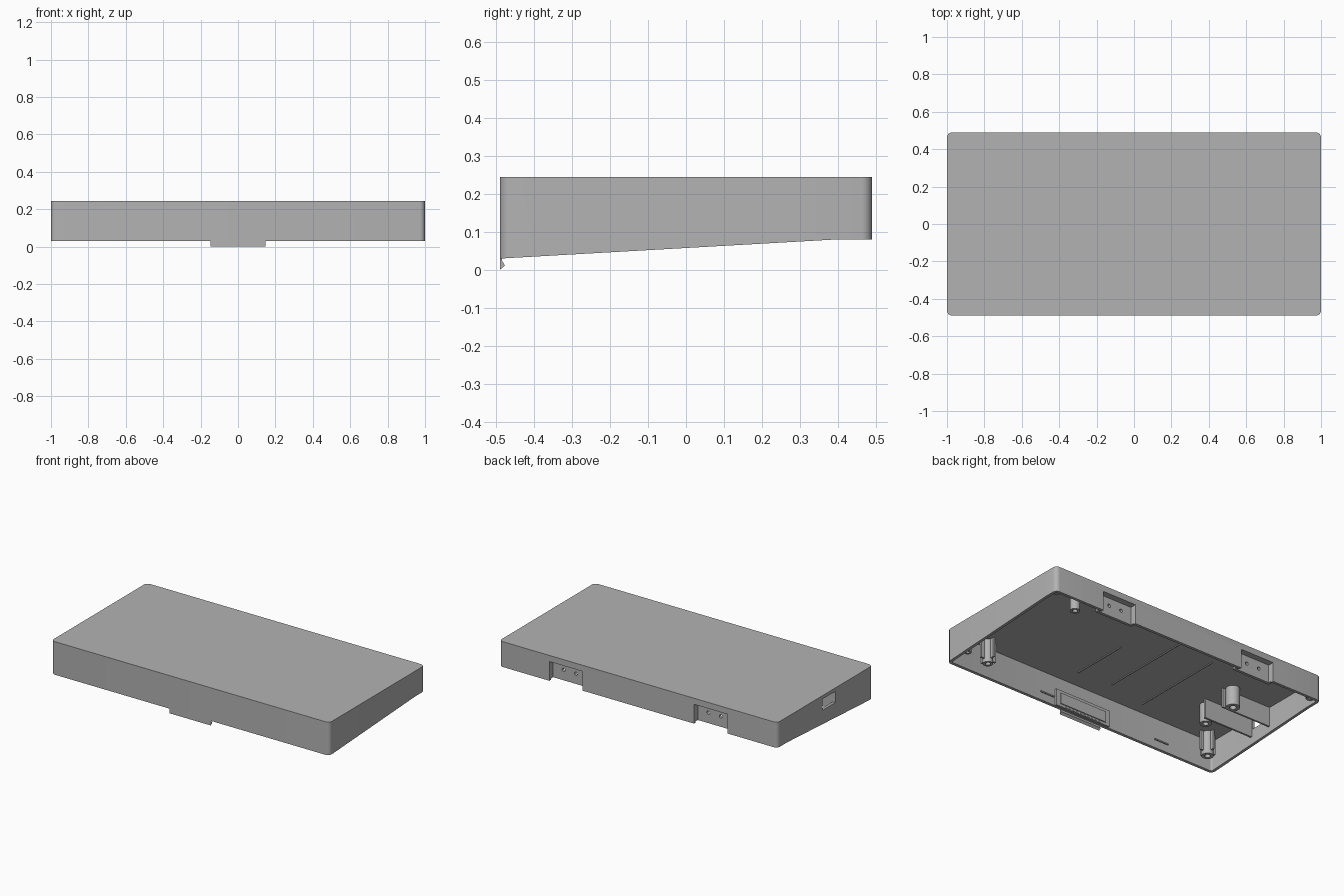
import bpy, bmesh, math
from mathutils import Matrix, Vector

if "Cube" in bpy.data.objects:
    bpy.data.objects.remove(bpy.data.objects["Cube"], do_unlink=True)

grey = bpy.data.materials.new("plain grey")
grey.use_nodes = True
grey.diffuse_color = (0.45, 0.45, 0.45, 1)
grey.node_tree.nodes["Principled BSDF"].inputs["Base Color"].default_value = grey.diffuse_color

HX, HY, TOP, ROOF, WALL = 1.0, 0.49, 0.245, 0.225, 0.018
FLAT = 0.39  # the rim slopes up to here, then runs level


def rim(y):
    return 0.03 + 0.05 * min(1, (y + HY) / (FLAT + HY))


def finish(name, bm, smooth=False):
    bmesh.ops.recalc_face_normals(bm, faces=bm.faces)
    mesh = bpy.data.meshes.new(name)
    bm.to_mesh(mesh)
    bm.free()
    obj = bpy.data.objects.new(name, mesh)
    bpy.context.collection.objects.link(obj)
    mesh.materials.append(grey)
    if smooth:
        select(obj)
        bpy.ops.object.shade_smooth_by_angle(angle=math.radians(35))
    return obj


def select(obj):
    bpy.ops.object.select_all(action="DESELECT")
    obj.select_set(True)
    bpy.context.view_layer.objects.active = obj


def box(name, x0, x1, y0, y1, z0, z1):
    bm = bmesh.new()
    size = Matrix.Diagonal((x1 - x0, y1 - y0, z1 - z0, 1))
    mid = Vector((x0 + x1, y0 + y1, z0 + z1)) / 2
    bmesh.ops.create_cube(bm, size=1, matrix=Matrix.Translation(mid) @ size)
    return finish(name, bm)


def cut(obj, cutter):
    mod = obj.modifiers.new("cut", "BOOLEAN")
    mod.operation, mod.solver, mod.object = "DIFFERENCE", "EXACT", cutter
    select(obj)
    bpy.ops.object.modifier_apply(modifier=mod.name)


def bridge(bm, a, b):
    n = len(a)
    for i in range(n):
        bm.faces.new((a[i], a[(i + 1) % n], b[(i + 1) % n], b[i]))


def outline(inset, radius):
    hx, hy = HX - inset, HY - inset
    pts = [(hx, FLAT)]
    for k, (sx, sy) in enumerate([(1, 1), (-1, 1), (-1, -1), (1, -1)]):
        for i in range(7):
            a = math.radians(90 * k + 15 * i)
            pts.append((sx * (hx - radius) + radius * math.cos(a),
                        sy * (hy - radius) + radius * math.sin(a)))
        if k == 1:
            pts.append((-hx, FLAT))
    return pts


def tube(name, x, y, r, hole, z0, z1, sides=20):
    # Hollow screw post hanging from the roof, closed inside
    bm = bmesh.new()

    def ring(rad, z):
        return [bm.verts.new((x + rad * math.cos(i * math.tau / sides),
                              y + rad * math.sin(i * math.tau / sides), z))
                for i in range(sides)]
    rings = [ring(r, z1), ring(r, z0), ring(hole, z0), ring(hole, z1 - 0.02)]
    for a, b in zip(rings, rings[1:]):
        bridge(bm, a, b)
    bm.faces.new(rings[0])
    bm.faces.new(rings[3])
    return finish(name, bm, True)


# Hollow shell, open underneath with a sloping rim
bm = bmesh.new()
outer, inner = outline(0, 0.028), outline(WALL, 0.012)
loops = [[bm.verts.new((x, y, TOP)) for x, y in outer],
         [bm.verts.new((x, y, rim(y))) for x, y in outer],
         [bm.verts.new((x, y, rim(y))) for x, y in inner],
         [bm.verts.new((x, y, ROOF)) for x, y in inner]]
for a, b in zip(loops, loops[1:]):
    bridge(bm, a, b)
bm.faces.new(loops[0])
bm.faces.new(loops[3])
shell = finish("shell", bm)

# Rear hinge pockets with two screw holes each
cutters = []
for side, x in (("left", 0.52), ("right", -0.52)):
    pocket = box(side + "_hinge_pocket", x - 0.135, x + 0.135, 0.432, 0.475, 0.088, 0.218)
    recess = box("recess_cutter", x - 0.12, x + 0.12, 0.45, 0.6, 0, 0.205)
    cut(shell, recess)
    cut(pocket, recess)
    cutters.append(recess)
    for dx in (-0.045, 0.045):
        bm = bmesh.new()
        bmesh.ops.create_cone(bm, cap_ends=True, segments=16, radius1=0.011,
                              radius2=0.011, depth=0.2,
                              matrix=Matrix.Translation((x + dx, 0.45, 0.155))
                              @ Matrix.Rotation(math.pi / 2, 4, "X"))
        hole = finish("hole_cutter", bm)
        cut(pocket, hole)
        cutters.append(hole)

# Port opening in the side wall
port = box("port_cutter", -1.1, -0.95, -0.105, 0.025, 0.15, 0.222)
cut(shell, port)
cutters.append(port)
for c in cutters:
    bpy.data.objects.remove(c, do_unlink=True)
select(shell)
bpy.ops.object.shade_smooth_by_angle(angle=math.radians(35))

# Guide walls either side of the port
for name, y in (("front_port_guide", -0.115), ("rear_port_guide", 0.045)):
    box(name, -0.99, -0.63, y - 0.006, y + 0.006, 0.1, 0.23)

# Screw posts
tube("front_left_post", 0.76, -0.41, 0.03, 0.015, 0.075, 0.235)
tube("front_right_post", -0.9, -0.41, 0.035, 0.017, 0.075, 0.235)
tube("rear_left_post", 0.74, 0.35, 0.03, 0.015, 0.1, 0.235)
tube("rear_port_post", -0.68, 0.08, 0.042, 0.02, 0.1, 0.235)
tube("front_port_post", -0.68, -0.165, 0.035, 0.017, 0.1, 0.235)

# Strengthening fins on the front posts
for side, x in (("left", 0.76), ("right", -0.9)):
    for s in (-1, 1):
        box(side + "_post_cross_fin", x + s * 0.025, x + s * 0.055,
            -0.416, -0.404, 0.1, 0.23)
        box(side + "_post_long_fin", x - 0.006, x + 0.006,
            min(-0.41 + s * 0.025, -0.41 + s * 0.055),
            max(-0.41 + s * 0.025, -0.41 + s * 0.055), 0.1, 0.23)

# Small bosses near the corners
for x, y in ((0.955, 0.445), (0.955, -0.36), (-0.955, 0.445)):
    tube("corner_boss", x, y, 0.024, 0.01, rim(y) + 0.02, 0.235, 14)

# Front latch: backing panel, hook and grip teeth
box("latch_panel", -0.2, 0.2, -0.474, -0.46, 0.033, 0.14)
box("latch_frame", -0.17, 0.17, -0.462, -0.454, 0.05, 0.12)
bm = bmesh.new()
profile = [(-0.49, 0.04), (-0.49, 0.0), (-0.477, 0.012), (-0.484, 0.024), (-0.484, 0.04)]
ends = [[bm.verts.new((x, y, z)) for y, z in profile] for x in (-0.148, 0.148)]
bridge(bm, *ends)
for end in ends:
    bm.faces.new(end)
finish("latch_hook", bm)
for i in range(10):
    x = -0.126 + i * 0.028
    box("latch_tooth", x - 0.006, x + 0.006, -0.465, -0.455, 0.033, 0.045)

# Snap ridges on the inside of the front wall
for x in (0.26, -0.6):
    box("snap_ridge", x - 0.05, x + 0.05, -0.475, -0.465, 0.082, 0.09)

# Fine ribs under the roof
for x, y0, y1 in ((0.13, -0.35, 0.04), (-0.11, -0.33, 0.3), (-0.39, -0.39, 0.24)):
    box("roof_rib", x - 0.003, x + 0.003, y0, y1, 0.219, 0.23)
